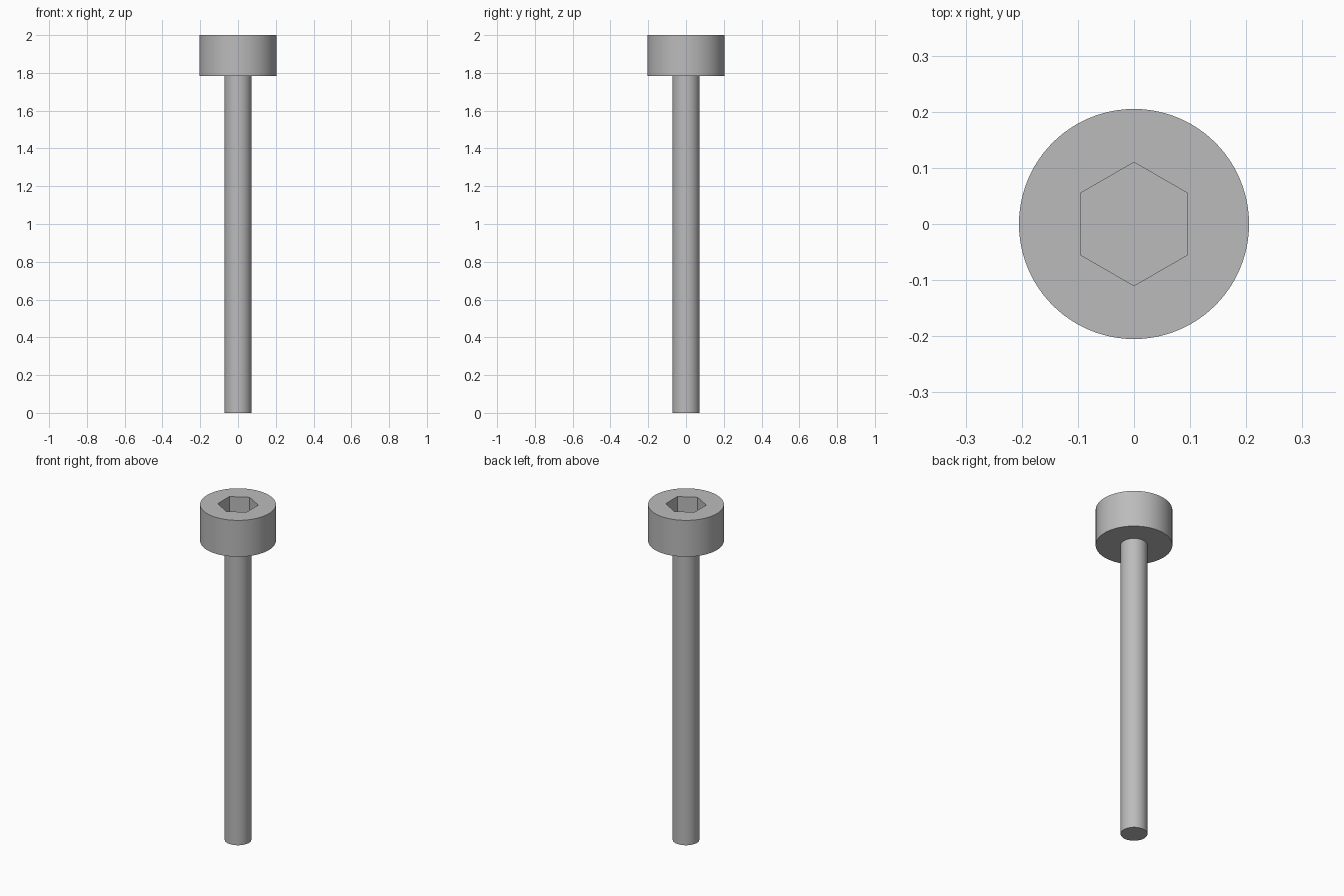
import bpy, bmesh, math

cube = bpy.data.objects.get("Cube")
if cube:
    bpy.data.objects.remove(cube)

HEAD_R, SHANK_R, HEX_R = 0.205, 0.072, 0.11
TOP, HEAD_Z, SOCKET_Z = 2.0, 1.783, 1.88
SIDES = 96

steel = bpy.data.materials.new("steel_grey")
steel.use_nodes = True
color = (0.5, 0.5, 0.5, 1)
steel.diffuse_color = color
steel.node_tree.nodes["Principled BSDF"].inputs["Base Color"].default_value = color


def ring(bm, radius, z, sides=SIDES):
    """Loop of vertices with one corner on the +y axis."""
    angles = [math.pi / 2 + math.tau * i / sides for i in range(sides)]
    return [bm.verts.new((radius * math.cos(a), radius * math.sin(a), z)) for a in angles]


def wall(bm, low, high):
    """Quads between two rings of equal count."""
    n = len(low)
    for i in range(n):
        j = (i + 1) % n
        bm.faces.new((low[i], low[j], high[j], high[i]))


def finish(bm, name):
    bmesh.ops.recalc_face_normals(bm, faces=bm.faces)
    mesh = bpy.data.meshes.new(name)
    bm.to_mesh(mesh)
    bm.free()
    mesh.materials.append(steel)
    obj = bpy.data.objects.new(name, mesh)
    bpy.context.collection.objects.link(obj)
    bpy.ops.object.select_all(action='DESELECT')
    obj.select_set(True)
    bpy.context.view_layer.objects.active = obj
    bpy.ops.object.shade_smooth_by_angle(angle=math.radians(30))


# Head with a hexagonal socket
bm = bmesh.new()
under, rim = ring(bm, HEAD_R, HEAD_Z), ring(bm, HEAD_R, TOP)
neck = ring(bm, SHANK_R, HEAD_Z)
mouth, floor = ring(bm, HEX_R, TOP, 6), ring(bm, HEX_R, SOCKET_Z, 6)
wall(bm, under, rim)
wall(bm, neck, under)
wall(bm, floor, mouth)
bm.faces.new(floor)
# Top face: one flat panel per hexagon side
step = SIDES // 6
for k in range(6):
    arc = [rim[(k * step + i) % SIDES] for i in range(step + 1)]
    bm.faces.new(arc + [mouth[(k + 1) % 6], mouth[k]])

# Shank, joined to the underside of the head
foot = ring(bm, SHANK_R, 0)
wall(bm, foot, neck)
bm.faces.new(foot)
finish(bm, "socket_head_screw")
